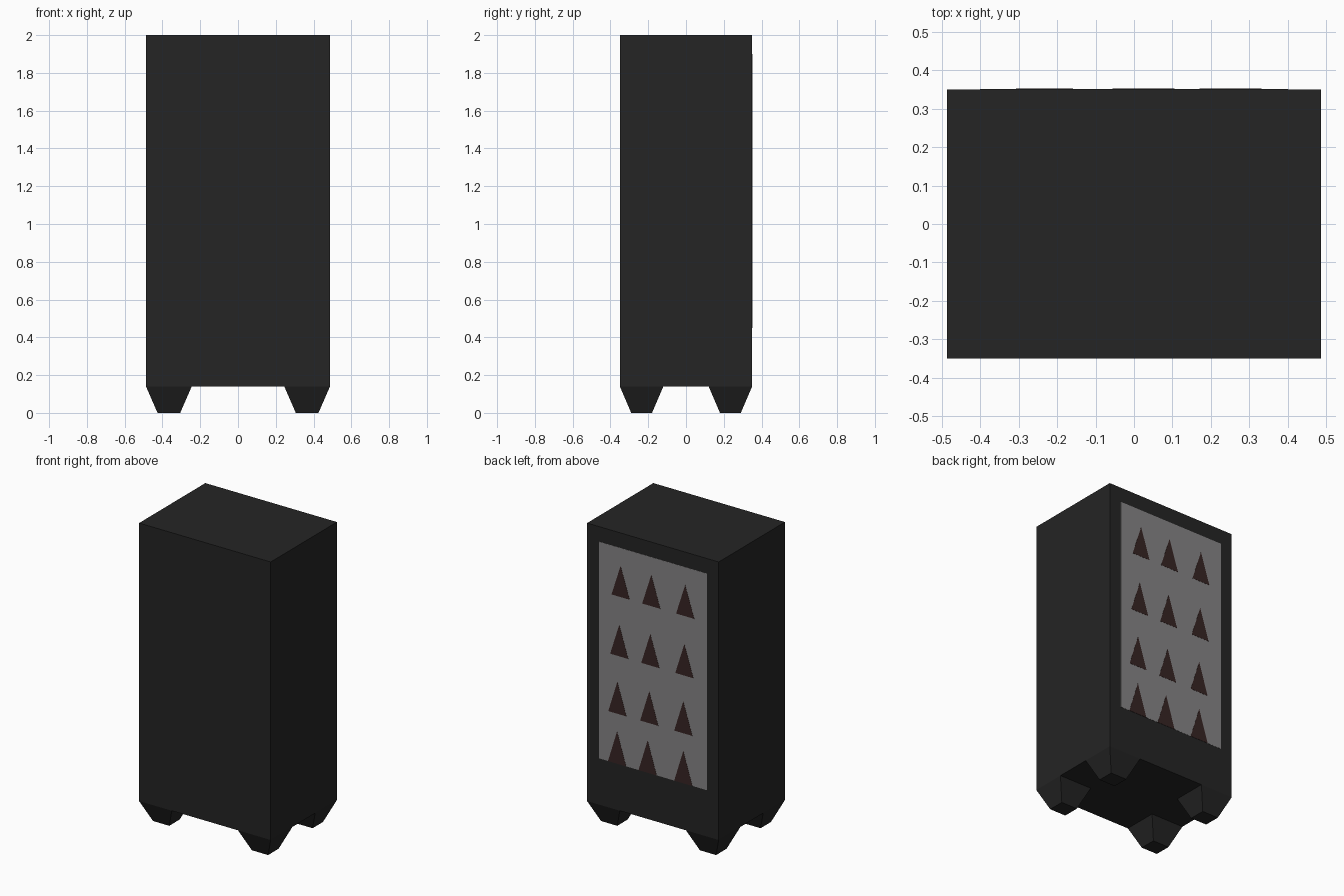
import bpy

if "Cube" in bpy.data.objects:
    bpy.data.objects.remove(bpy.data.objects["Cube"])

def material(name, rgb):
    m = bpy.data.materials.new(name)
    m.diffuse_color = (*rgb, 1)
    m.use_nodes = True
    m.node_tree.nodes["Principled BSDF"].inputs["Base Color"].default_value = m.diffuse_color
    return m

BLACK = material("matte black", (0.018, 0.018, 0.018))
GREY = material("window grey", (0.24, 0.23, 0.235))
BROWN = material("dark brown", (0.038, 0.018, 0.017))

def prism(name, bottom, top, mat):
    """Solid joining two matching loops of points."""
    n = len(bottom)
    faces = [tuple(reversed(range(n))), tuple(range(n, 2 * n))]
    faces += [(i, (i + 1) % n, n + (i + 1) % n, n + i) for i in range(n)]
    me = bpy.data.meshes.new(name)
    me.from_pydata(bottom + top, [], faces)
    me.materials.append(mat)
    ob = bpy.data.objects.new(name, me)
    bpy.context.collection.objects.link(ob)
    return ob

def rect(cx, cy, hx, hy, z):
    return [(cx - hx, cy - hy, z), (cx + hx, cy - hy, z),
            (cx + hx, cy + hy, z), (cx - hx, cy + hy, z)]

def back_plate(name, outline, y0, y1, mat):
    """Thin plate on the back; outline is (x, z), counter-clockwise seen from +y."""
    return prism(name, [(x, y0, z) for x, z in outline],
                 [(x, y1, z) for x, z in outline], mat)

W, D, BASE, TOP = 0.487, 0.35, 0.14, 2.0

# Cabinet
prism("cabinet", rect(0, 0, W, D, BASE), rect(0, 0, W, D, TOP), BLACK)

# Tapered feet in the four corners
for sx in (-1, 1):
    for sy in (-1, 1):
        cx, cy = sx * 0.366, sy * 0.235
        prism("foot", rect(cx, cy, 0.06, 0.055, 0),
              rect(cx, cy, 0.121, 0.115, BASE), BLACK)

# Display window on the back
WB, WT = 0.45, 1.9
back_plate("display_window", [(0.4, WB), (-0.4, WB), (-0.4, WT), (0.4, WT)],
           D - 0.001, D + 0.001, GREY)

# Rows of triangular goods: (base z, apex z, column centres)
rows = [(1.572, 1.78, (0.238, 0.011, -0.24)),
        (1.173, 1.383, (0.248, 0.018, -0.234)),
        (0.785, 0.998, (0.262, 0.026, -0.226)),
        (WB, 0.666, (0.264, 0.038, -0.226))]
for z0, z1, xs in rows:
    for x in xs:
        back_plate("display_item", [(x + 0.067, z0), (x - 0.067, z0), (x, z1)],
                   D, D + 0.002, BROWN)
